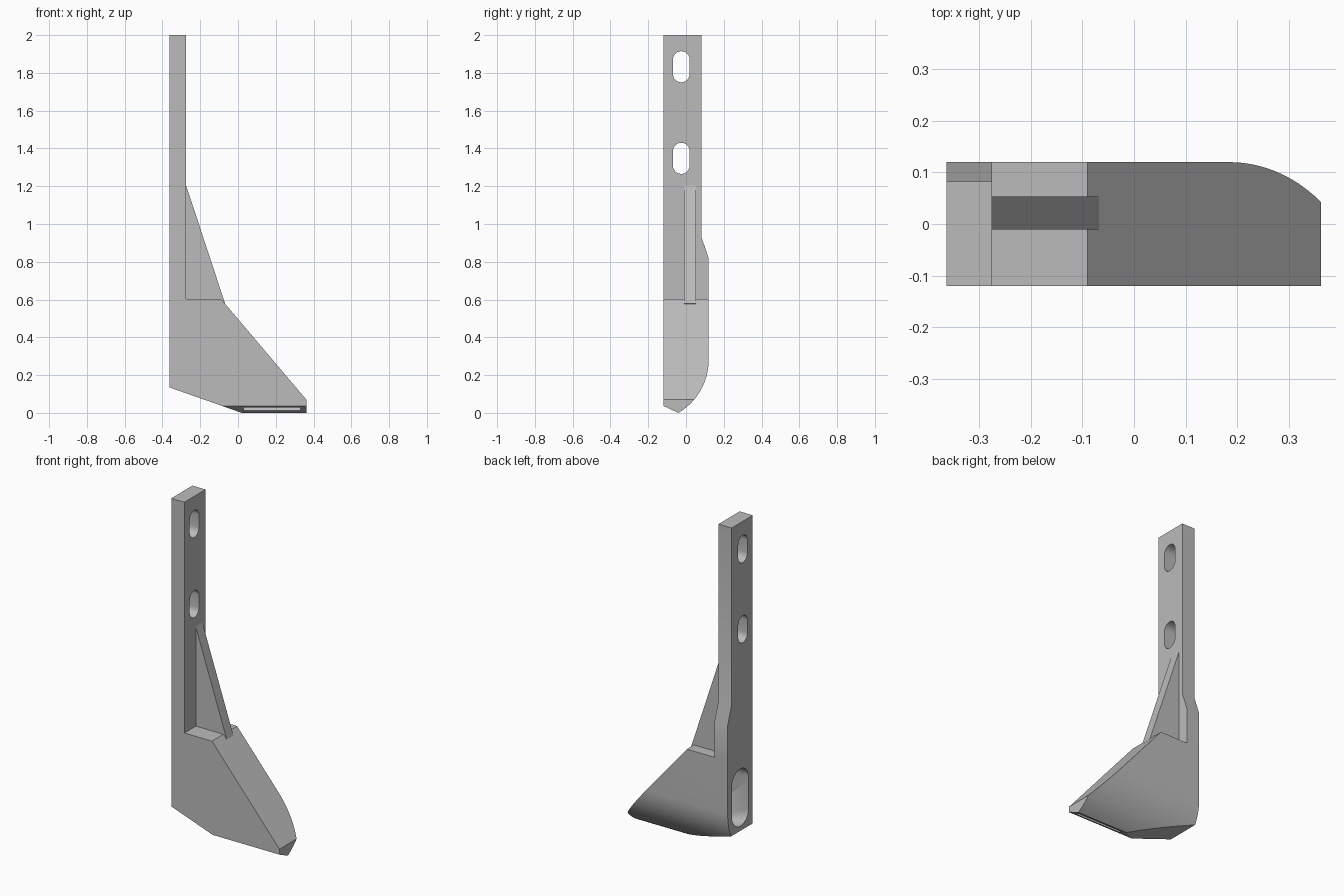
import bpy, bmesh, math
from mathutils import Vector

if "Cube" in bpy.data.objects:
    bpy.data.objects.remove(bpy.data.objects["Cube"])

grey = bpy.data.materials.new("plain grey")
grey.diffuse_color = (0.5, 0.5, 0.5, 1)
grey.use_nodes = True
grey.node_tree.nodes["Principled BSDF"].inputs["Base Color"].default_value = grey.diffuse_color


def finish(bm, name, helper=False):
    bmesh.ops.recalc_face_normals(bm, faces=bm.faces)
    mesh = bpy.data.meshes.new(name)
    bm.to_mesh(mesh)
    bm.free()
    mesh.materials.append(grey)
    obj = bpy.data.objects.new(name, mesh)
    bpy.context.collection.objects.link(obj)
    if helper:
        obj.hide_render = True
        obj.hide_viewport = True
    return obj


def prism(name, profile, axis, lo, hi, helper=False):
    """Extrude a yz profile along x, or an xz profile along y."""
    bm = bmesh.new()
    place = (lambda p, d: (d, *p)) if axis == "x" else (lambda p, d: (p[0], d, p[1]))
    face = bm.faces.new([bm.verts.new(place(p, lo)) for p in profile])
    ext = bmesh.ops.extrude_face_region(bm, geom=[face])
    shift = Vector((hi - lo, 0, 0)) if axis == "x" else Vector((0, hi - lo, 0))
    bmesh.ops.translate(bm, vec=shift,
                        verts=[g for g in ext["geom"] if isinstance(g, bmesh.types.BMVert)])
    return finish(bm, name, helper)


def obround(cy, z0, z1, r, n=12):
    """Upright slot outline in yz."""
    pts = []
    for centre, start in ((z1 - r, 0), (z0 + r, math.pi)):
        for i in range(n + 1):
            a = start + math.pi * i / n
            pts.append((cy + r * math.cos(a), centre + r * math.sin(a)))
    return pts


def boolean(obj, cutter, operation="DIFFERENCE"):
    mod = obj.modifiers.new(cutter.name, "BOOLEAN")
    mod.operation = operation
    mod.solver = "EXACT"
    mod.object = cutter


LEFT, INNER, FRONT, BACK, LEDGE = -0.363, -0.275, -0.12, 0.12, 0.603

# Mounting plate with two adjustment slots
plate = prism("mounting_plate", [(FRONT, LEDGE), (BACK, LEDGE), (BACK, 0.82),
                                 (0.082, 0.93), (0.082, 2), (FRONT, 2)], "x", LEFT, INNER)
for i, (z0, z1) in enumerate(((1.265, 1.43), (1.75, 1.915))):
    boolean(plate, prism(f"slot_cutter_{i}", obround(-0.025, z0, z1, 0.044),
                         "x", LEFT - 0.1, INNER + 0.1, True))

# Triangular stiffening rib
prism("stiffening_rib", [(INNER, 1.205), (INNER, 0.59), (-0.09, 0.57), (-0.068, 0.578)],
      "y", -0.011, 0.053)

# Duct body: side profile limited by a cross-section with a rounded lower back
body = prism("duct_body", [(LEFT, 0.135), (0.02, 0), (0.362, 0), (0.362, 0.07),
                           (-0.09, LEDGE), (LEFT, LEDGE)], "y", FRONT, BACK)
R = 0.325
sweep = math.asin(0.28 / R)
arc = [(BACK - R + R * math.cos(a), 0.28 - R * math.sin(a))
       for a in (sweep * (1 - i / 16) for i in range(17))]
section = prism("section_limit", [(FRONT, 0.037)] + arc + [(BACK, 0.7), (FRONT, 0.7)],
                "x", -0.6, 0.6, True)
boolean(body, section, "INTERSECT")

# Air passage: tapers from the round-ended intake to the outlet slot
bm = bmesh.new()
for y, z in obround(0, 0.17, 0.51, 0.08):
    bm.verts.new((LEFT - 0.02, y, z))
    bm.verts.new((LEFT + 0.09, y, z))
for x in (0.03, 0.33):
    for y, z in ((-0.057, 0.031), (-0.091, 0.048)):
        bm.verts.new((x, y, z))
hull = bmesh.ops.convex_hull(bm, input=bm.verts)
loose = [v for v in bm.verts if not v.link_faces]
bmesh.ops.delete(bm, geom=loose, context="VERTS")
boolean(body, finish(bm, "air_passage_cutter", True))

# Outlet slot through the slanted lower front face
boolean(body, prism("outlet_cutter", [(-0.0755, -0.006), (-0.1095, 0.011),
                                      (-0.090, 0.050), (-0.056, 0.033)],
                    "x", 0.03, 0.33, True))

# Apply the cuts, remove the helpers and shade by angle
deps = bpy.context.evaluated_depsgraph_get()
for obj in (plate, body):
    mesh = bpy.data.meshes.new_from_object(obj.evaluated_get(deps))
    obj.modifiers.clear()
    obj.data = mesh
for obj in list(bpy.data.objects):
    if obj.hide_render:
        bpy.data.objects.remove(obj)
bpy.ops.object.select_all(action="SELECT")
bpy.context.view_layer.objects.active = body
bpy.ops.object.shade_smooth_by_angle(angle=math.radians(25))
